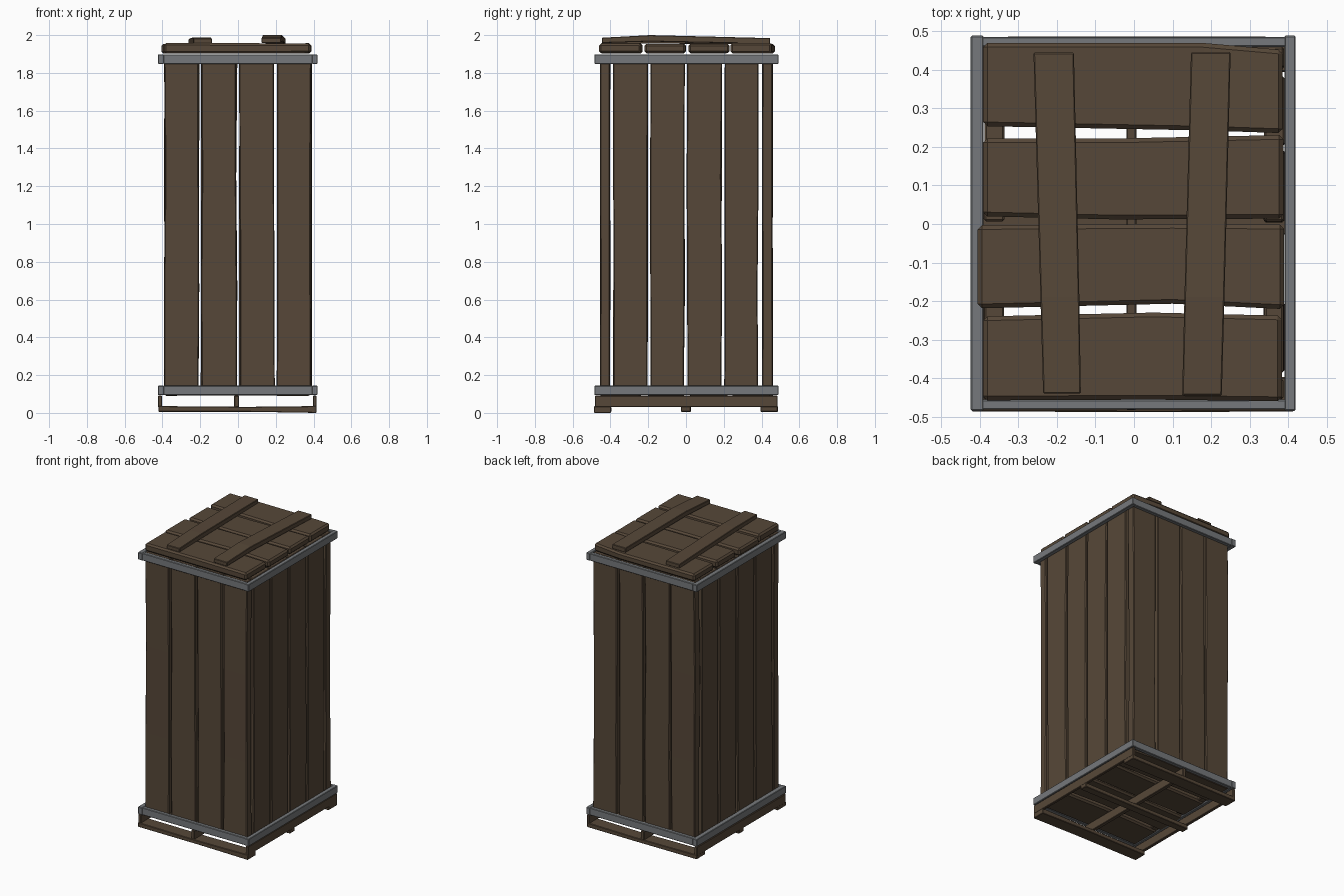
import bpy, bmesh, random
from mathutils import Vector

if "Cube" in bpy.data.objects:
    bpy.data.objects.remove(bpy.data.objects["Cube"])

random.seed(4)


def material(name, rgb):
    m = bpy.data.materials.new(name)
    m.diffuse_color = (*rgb, 1)
    m.use_nodes = True
    m.node_tree.nodes["Principled BSDF"].inputs["Base Color"].default_value = m.diffuse_color
    return m


WOOD = material("wood", (0.094, 0.064, 0.040))
METAL = material("metal", (0.18, 0.19, 0.20))


def board(name, axes, stations, mat=WOOD, bevel=0.006):
    """axes = order of (length, width, thickness); station = (l, w0, w1, t0, t1)"""
    bm = bmesh.new()
    rings = []
    for l, w0, w1, t0, t1 in stations:
        ring = []
        for w, t in ((w0, t0), (w1, t0), (w1, t1), (w0, t1)):
            co = Vector()
            for axis, value in zip(axes, (l, w, t)):
                co["xyz".index(axis)] = value
            ring.append(bm.verts.new(co))
        rings.append(ring)
    for a, b in zip(rings, rings[1:]):
        for i in range(4):
            bm.faces.new((a[i], a[(i + 1) % 4], b[(i + 1) % 4], b[i]))
    bm.faces.new(rings[0])
    bm.faces.new(rings[-1])
    bmesh.ops.recalc_face_normals(bm, faces=bm.faces)
    me = bpy.data.meshes.new(name)
    bm.to_mesh(me)
    bm.free()
    me.materials.append(mat)
    ob = bpy.data.objects.new(name, me)
    bpy.context.collection.objects.link(ob)
    if bevel:
        mod = ob.modifiers.new("worn edges", 'BEVEL')
        mod.width = bevel
        mod.segments = 1
        mod.limit_method = 'ANGLE'
    return ob


def j(v, amount=0.004):
    return v + random.uniform(-amount, amount)


def box(name, x, y, z, mat=WOOD, bevel=0.003):
    return board(name, "xyz", [(x[0], *y, *z), (x[1], *y, *z)], mat, bevel)


# Upright wall planks, slightly crooked
def wall(name, axes, edges, depth):
    for i, (a, b) in enumerate(edges):
        board(f"{name}_plank_{i + 1}", axes,
              [(z, j(a), j(b), j(depth[0], 0.002), j(depth[1], 0.002))
               for z in (0.1, 0.65, 1.25, 1.895)], bevel=0.005)


across = [(-0.388, -0.206), (-0.194, -0.007), (0.008, 0.192), (0.208, 0.386)]
along = [(-0.383, -0.203), (-0.187, -0.009), (0.006, 0.189), (0.204, 0.382)]
wall("front", "zxy", across, (-0.455, -0.402))
wall("back", "zxy", across, (0.404, 0.459))
wall("left", "zyx", along, (-0.39, -0.338))
wall("right", "zyx", along, (0.338, 0.39))

# Lid and floor planks: left end, kink, right end as (x, y0, y1)
cross_planks = [
    [(-0.392, -0.458, -0.240), (0.05, -0.456, -0.230), (0.384, -0.460, -0.238)],
    [(-0.406, -0.219, -0.003), (0.10, -0.207, 0.000), (0.390, -0.221, -0.002)],
    [(-0.392, 0.020, 0.222), (-0.05, 0.012, 0.222), (0.388, 0.014, 0.231)],
    [(-0.392, 0.254, 0.470), (0.18, 0.243, 0.470), (0.386, 0.236, 0.452)],
]
for level, z0, z1 in (("lid", 1.903, 1.955), ("floor", 0.092, 0.140)):
    for i, rows in enumerate(cross_planks):
        board(f"{level}_plank_{i + 1}", "xyz",
              [(x, a, b, j(z0, 0.002), j(z1, 0.003)) for x, a, b in rows],
              bevel=0.011)

# Bowed battens on top of the lid
board("left_lid_batten", "yxz", [
    (-0.44, -0.236, -0.138, 1.955, 1.982),
    (-0.19, -0.243, -0.142, 1.955, 1.988),
    (0.445, -0.261, -0.156, 1.952, 1.980)], bevel=0.003)
board("right_lid_batten", "yxz", [
    (-0.445, 0.125, 0.228, 1.958, 1.986),
    (-0.19, 0.131, 0.235, 1.966, 2.0),
    (0.446, 0.148, 0.251, 1.953, 1.984)], bevel=0.003)

# Metal bands around bottom and top
for level, z in (("lower", (0.094, 0.144)), ("upper", (1.848, 1.898))):
    box(f"{level}_band_left", (-0.424, -0.391), (-0.485, 0.489), z, METAL)
    box(f"{level}_band_right", (0.391, 0.420), (-0.485, 0.489), z, METAL)
    box(f"{level}_band_front", (-0.395, 0.395), (-0.482, -0.456), z, METAL)
    box(f"{level}_band_back", (-0.395, 0.395), (0.460, 0.486), z, METAL)

# Pallet base: stringers front to back, runners side to side
for name, x in (("left", (-0.424, -0.402)), ("middle", (-0.02, 0.006)),
                ("right", (0.397, 0.416))):
    box(f"{name}_stringer", x, (-0.483, 0.485), (0.03, 0.091))
for name, a, b in (("front", -0.487, -0.398), ("middle", -0.027, 0.025),
                   ("back", 0.395, 0.486)):
    board(f"{name}_runner", "xyz", [
        (-0.422, a, b, 0.006, 0.036), (0.05, j(a, 0.003), j(b, 0.003), 0.006, 0.032),
        (0.415, a, b, 0.0 if name == "front" else 0.006, 0.036)], bevel=0.003)
